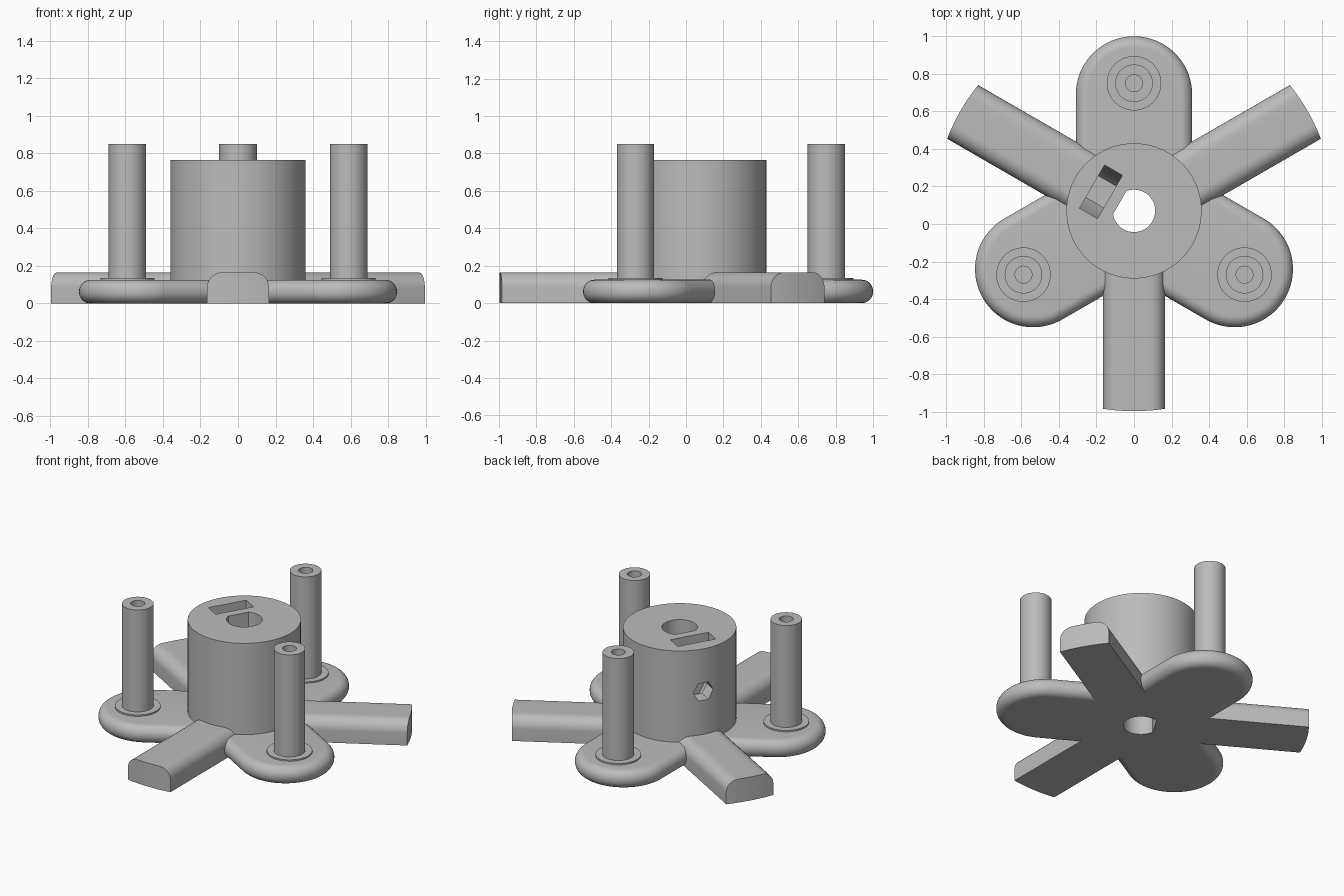
import bpy, bmesh
from math import sin, cos, pi, radians, sqrt

if "Cube" in bpy.data.objects:
    bpy.data.objects.remove(bpy.data.objects["Cube"])

CENTRE_Y = 0.07
grey = bpy.data.materials.new("plain grey")
grey.use_nodes = True
colour = (0.5, 0.5, 0.5, 1)
grey.diffuse_color = colour
grey.node_tree.nodes["Principled BSDF"].inputs["Base Color"].default_value = colour


def finish(name, bm, turn=0, x=0, y=CENTRE_Y):
    """Turn a bmesh into a placed object."""
    bmesh.ops.remove_doubles(bm, verts=bm.verts, dist=1e-5)
    bmesh.ops.recalc_face_normals(bm, faces=bm.faces)
    mesh = bpy.data.meshes.new(name)
    bm.to_mesh(mesh)
    bm.free()
    mesh.materials.append(grey)
    obj = bpy.data.objects.new(name, mesh)
    bpy.context.collection.objects.link(obj)
    obj.location = (x, y, 0)
    obj.rotation_euler.z = radians(turn)
    return obj


def loft(rings):
    """Skin closed rings of equal length and cap both ends."""
    bm = bmesh.new()
    loops = [[bm.verts.new(p) for p in ring] for ring in rings]
    for a, b in zip(loops, loops[1:]):
        for i in range(len(a)):
            j = (i + 1) % len(a)
            bm.faces.new((a[i], a[j], b[j], b[i]))
    bm.faces.new(loops[0])
    bm.faces.new(loops[-1])
    return bm


def circle(r, n=64):
    return [(r * cos(2 * pi * i / n), r * sin(2 * pi * i / n)) for i in range(n)]


def lathe(profile, n=64):
    return loft([[(x, y, z) for x, y in circle(r, n)] for r, z in profile])


def shade(obj):
    bpy.ops.object.select_all(action="DESELECT")
    obj.select_set(True)
    bpy.context.view_layer.objects.active = obj
    bpy.ops.object.shade_smooth_by_angle(angle=radians(30))


def cut(obj, cutter):
    cutter.hide_render = True
    mod = obj.modifiers.new(cutter.name, "BOOLEAN")
    mod.object = cutter
    mod.solver = "EXACT"
    bpy.context.view_layer.objects.active = obj
    bpy.ops.object.modifier_apply(modifier=mod.name)
    bpy.data.objects.remove(cutter)


# Hub with a D-shaped bore, a nut slot and a hexagonal screw hole
NUT_Z, KEY = 0.465, 150
hub = finish("hub", lathe([(0.36, 0), (0.36, 0.765)], 96))

bore = [(min(x, 0.088), y) for x, y in circle(0.113)]
cut(hub, finish("bore_cutter", loft([[(x, y, z) for x, y in bore] for z in (-0.1, 1)]), KEY))

slot = [(-0.133, NUT_Z), (-0.067, 0.35), (0.067, 0.35), (0.133, NUT_Z), (0.133, 0.9), (-0.133, 0.9)]
cut(hub, finish("slot_cutter", loft([[(x, y, z) for y, z in slot] for x in (0.148, 0.258)]), KEY))

hexagon = circle(0.07, 6)
cut(hub, finish("screw_cutter", loft([[(x, y, NUT_Z + z) for y, z in hexagon] for x in (0.02, 0.5)]), KEY))
shade(hub)


def arm(name, turn):
    """Flat-bottomed bar with rounded top edges and a curved end."""
    half, height, r, reach, start = 0.165, 0.165, 0.08, 1.067, 0.2
    columns = [(half - r + r * cos(pi / 2 * i / 8), height - r + r * sin(pi / 2 * i / 8)) for i in range(9)]
    columns += [((half - r) * k / 3, height) for k in (2, 1)]
    columns += [(0, height)] + [(-y, z) for y, z in reversed(columns)]
    bm = bmesh.new()
    prev = None
    for i, (y, top) in enumerate(columns):
        end = sqrt(reach ** 2 - y ** 2)
        col = [bm.verts.new(p) for p in ((start, y, 0), (end, y, 0), (end, y, top), (start, y, top))]
        if i in (0, len(columns) - 1):
            bm.faces.new(col)
        if prev:
            for a in range(4):
                b = (a + 1) % 4
                bm.faces.new((prev[a], prev[b], col[b], col[a]))
        prev = col
    shade(finish(name, bm, turn))


def lobe(name, turn):
    """Round-ended foot with softened upper and lower rims."""
    radius, height, edge, start, tip = 0.31, 0.125, 0.06, 0.16, 0.62
    rims = [(-pi / 2 + pi / 2 * i / 8, edge) for i in range(9)]
    rims += [(pi / 2 * i / 8, height - edge) for i in range(9)]
    rings = []
    for a, z in rims:
        r = radius - edge + edge * cos(a)
        level = z + edge * sin(a)
        ring = [(start, -r, level)]
        for i in range(41):
            t = -pi / 2 + pi * i / 40
            ring.append((tip + r * cos(t), r * sin(t), level))
        rings.append(ring + [(start, r, level)])
    shade(finish(name, loft(rings), turn))


# Hollow post standing on a low collar
POST = [(0.145, 0.1), (0.145, 0.135), (0.1, 0.135), (0.1, 0.85), (0.045, 0.85), (0.045, 0.2)]

for side, turn in (("front", -90), ("left", 30), ("right", 150)):
    arm(side + "_arm", turn)

for side, turn in (("back", 90), ("right", 210), ("left", 330)):
    lobe(side + "_foot", turn)
    a = radians(turn)
    shade(finish(side + "_post", lathe(POST, 48), 0, 0.68 * cos(a), CENTRE_Y + 0.68 * sin(a)))
